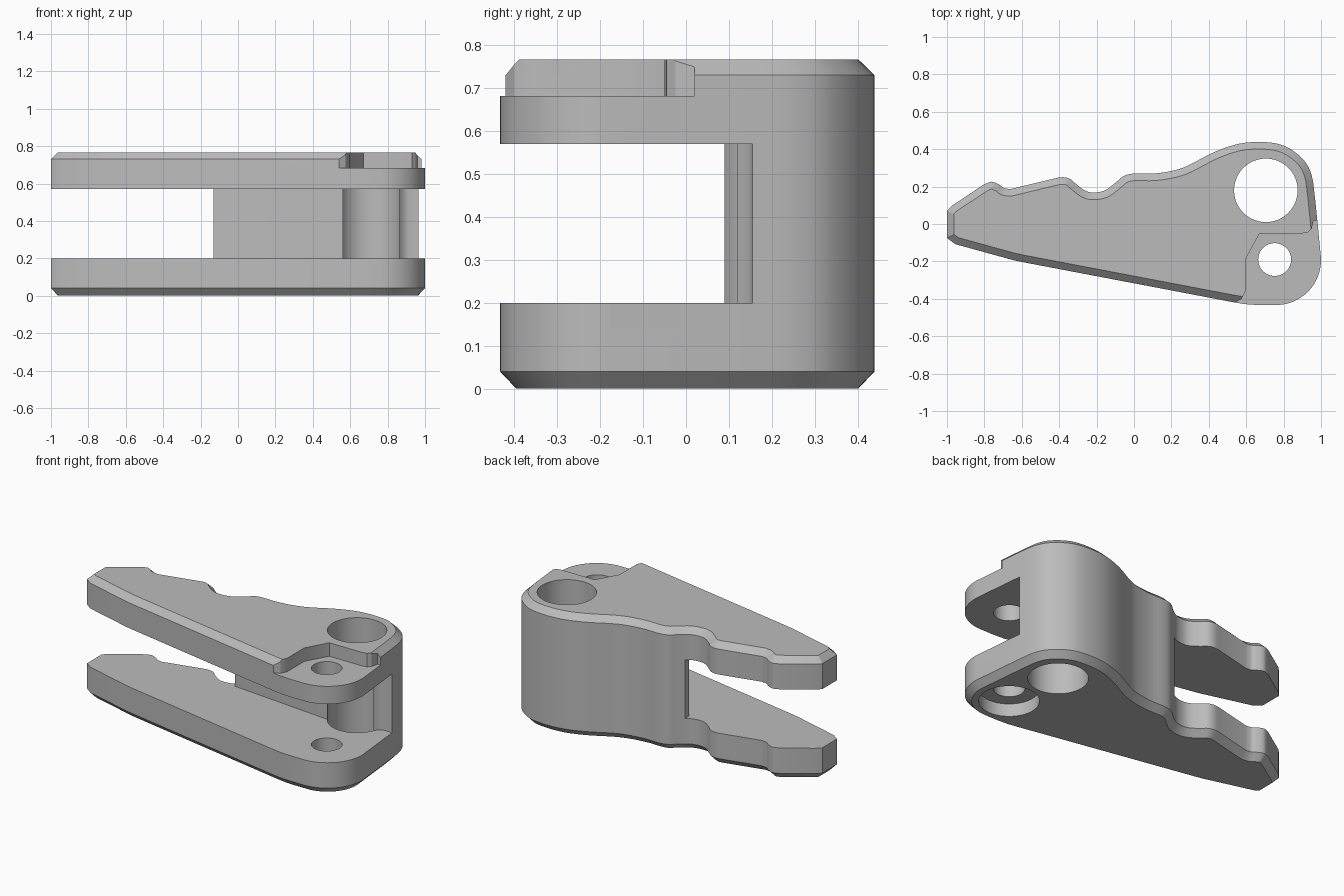
import bpy, bmesh, math
from mathutils import Vector
from mathutils.geometry import intersect_line_line_2d

if "Cube" in bpy.data.objects:
    bpy.data.objects.remove(bpy.data.objects["Cube"])

INSET = 0.038


def spline(pts, n=4):
    """Smooth curve through the points (Catmull-Rom)."""
    p = [Vector(q) for q in pts]
    p = [2 * p[0] - p[1]] + p + [2 * p[-1] - p[-2]]
    out = []
    for i in range(1, len(p) - 2):
        a, b, c, d = p[i - 1:i + 3]
        for k in range(n):
            t = k / n
            out.append(0.5 * (2 * b + (c - a) * t + (2 * a - 5 * b + 4 * c - d) * t * t
                              + (3 * b - a - 3 * c + d) * t ** 3))
    return out + [p[-2]]


def arc(cx, cy, r, a0, a1, n):
    return [Vector((cx + r * math.cos(math.radians(a0 + (a1 - a0) * i / n)),
                    cy + r * math.sin(math.radians(a0 + (a1 - a0) * i / n))))
            for i in range(n + 1)]


def inset_loop(loop, d):
    """Inward offset of a clockwise loop; crossed-over corners merge to a point."""
    n = len(loop)
    res = []
    for i, p in enumerate(loop):
        u = (p - loop[i - 1]).normalized()
        v = (loop[(i + 1) % n] - p).normalized()
        nu, nv = Vector((u.y, -u.x)), Vector((v.y, -v.x))
        res.append(p + (nu + nv) * d / (1 + nu.dot(nv)))
    i = 0
    while i < n - 2:
        for j in range(min(i + 24, n - 1), i + 1, -1):
            x = intersect_line_line_2d(res[i], res[i + 1], res[j], res[(j + 1) % n])
            if x and (j + 1) % n != i:
                for k in range(i + 1, j + 1):
                    res[k] = x.copy()
                i = j - 1
                break
        i += 1
    return res


def stack(name, rings):
    """Solid from matching (loop, z) rings, faces wound outward."""
    first = rings[0][0]
    area = sum(first[i - 1][0] * first[i][1] - first[i][0] * first[i - 1][1]
               for i in range(len(first)))
    step = 1 if area > 0 else -1
    bm = bmesh.new()
    vs = [[bm.verts.new((p[0], p[1], z)) for p in loop[::step]] for loop, z in rings]
    n = len(vs[0])
    for lo, hi in zip(vs, vs[1:]):
        for i in range(n):
            j = (i + 1) % n
            bm.faces.new((lo[i], lo[j], hi[j], hi[i]))
    caps = [bm.faces.new(vs[0][::-1]), bm.faces.new(vs[-1])]
    bmesh.ops.remove_doubles(bm, verts=bm.verts, dist=0.0005)
    bm.normal_update()
    bmesh.ops.triangulate(bm, faces=[f for f in bm.faces if len(f.verts) > 4])
    me = bpy.data.meshes.new(name)
    bm.to_mesh(me)
    bm.free()
    ob = bpy.data.objects.new(name, me)
    bpy.context.collection.objects.link(ob)
    return ob


def volume(me):
    bm = bmesh.new()
    bm.from_mesh(me)
    v = bm.calc_volume(signed=True)
    bm.free()
    return v


def cut(target, name, loop, z0, z1):
    """Subtract a prism, trying the next solver if the result is unsound."""
    cutter = stack(name, [(loop, z0), (loop, z1)])
    cutter.hide_render = True
    bpy.context.view_layer.objects.active = target
    before = target.data.copy()
    v0 = volume(before)
    for solver in ('EXACT', 'MANIFOLD', 'FLOAT'):
        m = target.modifiers.new(name, 'BOOLEAN')
        m.operation, m.solver, m.object = 'DIFFERENCE', solver, cutter
        try:
            bpy.ops.object.modifier_apply(modifier=m.name)
        except RuntimeError:
            target.modifiers.clear()
        if 0.3 * v0 < volume(target.data) < 0.9995 * v0:
            break
        target.data = before.copy()
    bpy.data.objects.remove(cutter)


# Outline, clockwise from the narrow tip
outline = [Vector((-1, -0.075)), Vector((-1, 0.07)), Vector((-0.97, 0.1))]
outline += spline([(-0.8, 0.213), (-0.76, 0.226), (-0.72, 0.21), (-0.695, 0.192), (-0.66, 0.187)])
outline += spline([(-0.41, 0.247), (-0.375, 0.25), (-0.34, 0.24), (-0.305, 0.21), (-0.26, 0.178),
                   (-0.215, 0.168), (-0.155, 0.18), (-0.1, 0.22), (-0.055, 0.256), (0, 0.27),
                   (0.11, 0.27), (0.22, 0.288), (0.3, 0.318), (0.43, 0.385), (0.565, 0.43),
                   (0.7, 0.438), (0.81, 0.415), (0.905, 0.345), (0.95, 0.26), (0.968, 0.14)])
outline += arc(0.76, -0.193, 0.24, 3, -90, 16)
outline += [Vector(p) for p in ((0.66, -0.433), (0.59, -0.428), (0.53, -0.418),
                                (-0.6, -0.203), (-0.65, -0.192), (-0.955, -0.108))]
inner = inset_loop(outline, INSET)

# Chamfered clamp body
body = stack("clamp_body", [(inner, 0), (outline, 0.04), (outline, 0.73), (inner, 0.767)])

# Open jaw between the two arms
cut(body, "jaw_gap", [(-1.3, -0.8), (1.3, -0.8), (1.3, 0.155), (0.91, 0.155), (0.885, 0.145),
                      (0.86, 0.115), (0.7, 0.1), (0.56, 0.09), (-0.13, 0.155), (-0.13, 0.6),
                      (-1.3, 0.6)], 0.2, 0.57)

# Lowered seat around the small hole
cut(body, "seat_pocket", [(0.53, -0.6), (0.54, -0.42), (0.575, -0.4), (0.595, -0.36),
                          (0.595, -0.19), (0.672, -0.05), (0.9, -0.05), (0.93, -0.045),
                          (0.95, -0.025), (0.96, 0.02), (1.2, 0.02), (1.2, -0.6)], 0.682, 1)

# Main bore, bolt hole and its counterbore from below
cut(body, "main_bore", arc(0.705, 0.18, 0.17, 0, 352.5, 47), -0.5, 1.5)
cut(body, "bolt_hole", arc(0.752, -0.19, 0.088, 0, 348.75, 31), -0.5, 1.5)
cut(body, "bolt_counterbore", arc(0.752, -0.19, 0.17, 0, 352.5, 47), -0.5, 0.08)

# Plain grey finish
grey = bpy.data.materials.new("plain_grey")
grey.diffuse_color = (0.5, 0.5, 0.5, 1)
grey.use_nodes = True
grey.node_tree.nodes["Principled BSDF"].inputs["Base Color"].default_value = grey.diffuse_color
body.data.materials.clear()
body.data.materials.append(grey)

bpy.ops.object.select_all(action='DESELECT')
body.select_set(True)
bpy.context.view_layer.objects.active = body
bpy.ops.object.shade_smooth_by_angle(angle=math.radians(30))
